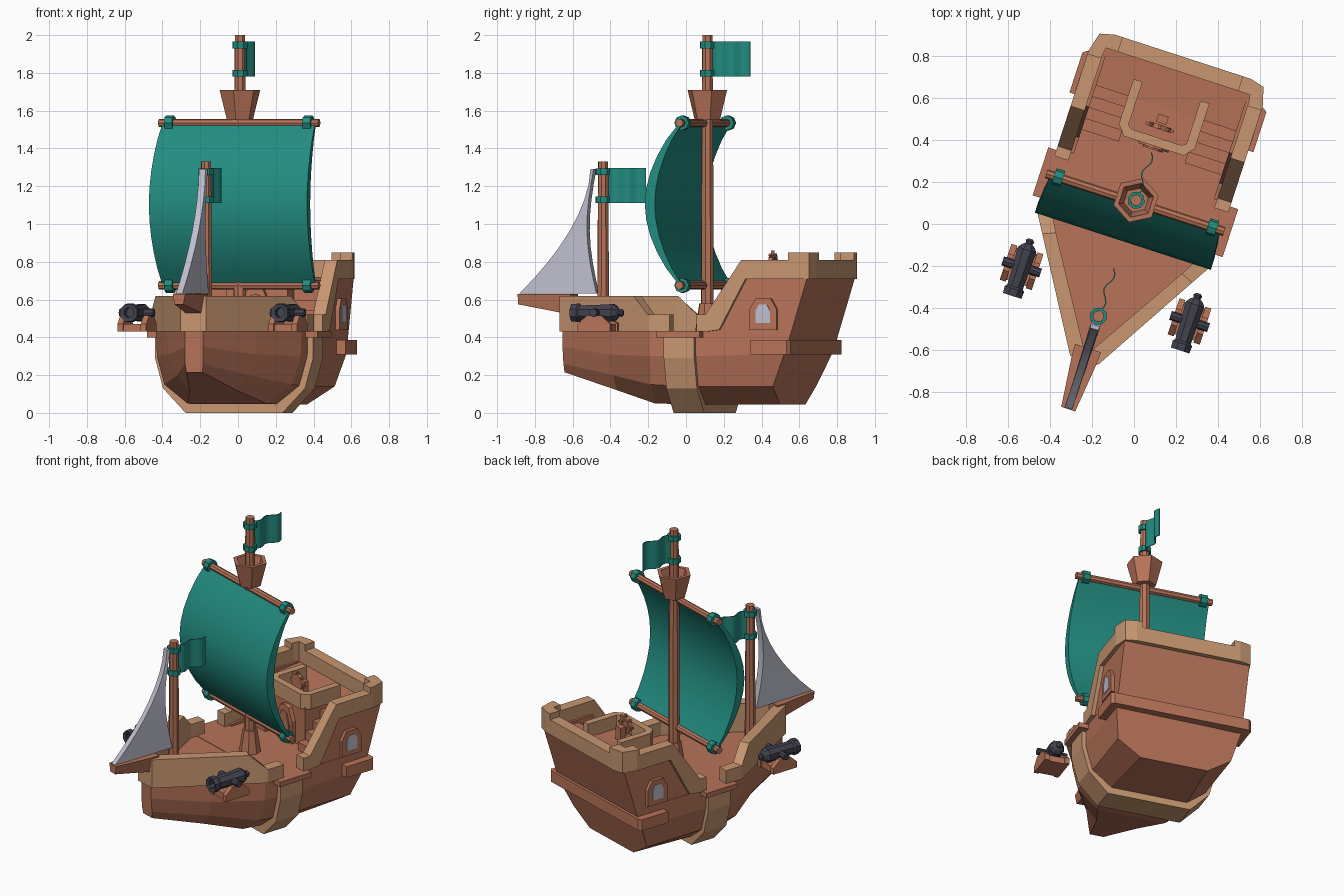
import bpy, bmesh, math
from mathutils import Matrix

if "Cube" in bpy.data.objects:
    bpy.data.objects.remove(bpy.data.objects["Cube"])

# The ship is modelled along its own axis (u across, v to stern), then turned 18 degrees
PLACE = Matrix.Translation((0.01, 0.113, 0)) @ Matrix.Rotation(math.radians(-18), 4, 'Z')


def material(name, rgb):
    m = bpy.data.materials.new(name)
    m.diffuse_color = (*rgb, 1)
    m.use_nodes = True
    m.node_tree.nodes["Principled BSDF"].inputs["Base Color"].default_value = m.diffuse_color
    return m


WOOD = material("red_wood", (0.48, 0.175, 0.10))
TRIM = material("light_wood", (0.58, 0.31, 0.165))
TEAL = material("teal_cloth", (0.016, 0.26, 0.215))
GREY = material("pale_grey", (0.52, 0.52, 0.62))
IRON = material("dark_iron", (0.055, 0.055, 0.08))


def loft(name, rings, mat, smooth=False):
    """Skin a list of equal-length point rings and cap both ends."""
    bm = bmesh.new()
    vs = [[bm.verts.new(p) for p in r] for r in rings]
    n = len(rings[0])
    for a, b in zip(vs, vs[1:]):
        for i in range(n):
            j = (i + 1) % n
            bm.faces.new((a[i], a[j], b[j], b[i]))
    bm.faces.new(vs[0])
    bm.faces.new(vs[-1])
    bmesh.ops.recalc_face_normals(bm, faces=bm.faces)
    me = bpy.data.meshes.new(name)
    bm.to_mesh(me)
    bm.free()
    me.materials.append(mat)
    ob = bpy.data.objects.new(name, me)
    bpy.context.collection.objects.link(ob)
    ob.matrix_world = PLACE
    if smooth:
        bpy.ops.object.select_all(action='DESELECT')
        ob.select_set(True)
        bpy.context.view_layer.objects.active = ob
        bpy.ops.object.shade_smooth_by_angle(angle=math.radians(35))
    return ob


def prism_u(name, pts, a, b, mat):
    return loft(name, [[(u, v, z) for v, z in pts] for u in (a, b)], mat)


def prism_v(name, pts, a, b, mat):
    return loft(name, [[(u, v, z) for u, z in pts] for v in (a, b)], mat)


def box(name, u0, u1, v0, v1, z0, z1, mat):
    return prism_u(name, [(v0, z0), (v1, z0), (v1, z1), (v0, z1)], u0, u1, mat)


def turned(name, prof, centre, axis, sides, mat, phase=0.0, smooth=False):
    """Turn a (position, radius) profile around an axis."""
    rings = []
    for t, r in prof:
        ring = []
        for i in range(sides):
            a = phase + 2 * math.pi * i / sides
            p, q = r * math.cos(a), r * math.sin(a)
            d = {'u': (t, p, q), 'v': (p, t, q), 'z': (p, q, t)}[axis]
            ring.append(tuple(c + e for c, e in zip(centre, d)))
        rings.append(ring)
    return loft(name, rings, mat, smooth)


def wall(name, rows, mat, mirror=True):
    """Rows are outer u, v, inner u, v, bottom, top; mirrored into one run."""
    if mirror:
        rows = rows + [(-a, b, -c, d, e, f) for a, b, c, d, e, f in reversed(rows)]
    return loft(name, [[(a, b, e), (a, b, f), (c, d, f), (c, d, e)]
                       for a, b, c, d, e, f in rows], mat)


def both(pts):
    return pts + [(-p[0], *p[1:]) for p in reversed(pts)]


# Lower hull
stations = [
    [(.05, -.79, .43), (.05, -.79, .35), (.05, -.785, .26), (.045, -.78, .215)],
    [(.25, -.48, .43), (.24, -.48, .31), (.20, -.46, .20), (.13, -.46, .12)],
    [(.405, -.19, .43), (.40, -.19, .30), (.355, -.2, .15), (.22, -.22, .05)],
    [(.415, 0, .43), (.415, 0, .30), (.37, 0, .14), (.25, 0, .045)],
    [(.41, .585, .43), (.41, .56, .31), (.37, .485, .14), (.22, .475, .045)],
]
loft("hull", [both(s) for s in stations], WOOD)
prism_v("hull_rib", both([(.44, .41), (.44, .29), (.395, .13), (.27, 0)]), -.10, .07, TRIM)
box("side_step", -.475, .475, -.13, .11, .40, .433, WOOD)
wall("stern_band", [(.46, .39, .39, .39, .31, .385), (.46, .59, .39, .53, .31, .385),
                    (.44, .605, .38, .53, .31, .385)], WOOD)

# Stern castle
prism_u("quarterdeck", [(.46, .38), (.46, .70), (.69, .72), (.585, .38)], -.408, .408, WOOD)
box("cabin", -.17, .17, .29, .50, .42, .70, WOOD)
arch = [(-1, 0), (-1, .62), (-.55, .95), (0, 1), (.55, .95), (1, .62), (1, 0)]
prism_v("cabin_door_frame", [(.075 * a, .43 + .24 * b) for a, b in arch], .262, .30, WOOD)
prism_v("cabin_door", [(.05 * a, .43 + .20 * b) for a, b in arch], .254, .265, WOOD)
for s in (1, -1):
    prism_u("castle_side", [(.12, .38), (.12, .44), (.2, .45), (.353, .72), (.69, .72), (.585, .38)],
            s * .35, s * .41, WOOD)
    for i in range(4):
        box("stair", s * .165, s * .36, .24 + .055 * i, .48, .42, .43 + .056 * (i + 1), WOOD)
    prism_u("window_frame", [(.45 + .075 * a, .44 + .175 * b) for a, b in arch if a],
            s * .40, s * .432, WOOD)
    prism_u("window_pane", [(.45 + .04 * a, .475 + .105 * b) for a, b in arch if a],
            s * .428, s * .436, GREY)
    wall("stern_corner_post", [(s * .435, .59, s * .365, .59, .80, .85),
                               (s * .435, .61, s * .365, .61, .80, .85),
                               (s * .41, .70, s * .36, .645, .80, .85),
                               (s * .34, .718, s * .335, .645, .80, .85),
                               (s * .30, .718, s * .30, .645, .80, .85)], TRIM, False)

# Rails
wall("stern_rail", [(.435, .08, .365, .08, .43, .52), (.435, .13, .365, .13, .43, .52),
                    (.435, .206, .365, .206, .44, .63), (.435, .33, .365, .33, .668, .81),
                    (.435, .353, .365, .353, .71, .81), (.435, .61, .365, .61, .71, .81),
                    (.41, .70, .36, .645, .71, .81), (.34, .718, .335, .645, .71, .81)], TRIM)
wall("bow_rail", [(.435, -.07, .365, -.07, .43, .52), (.435, -.19, .365, -.175, .43, .52),
                  (.375, -.29, .315, -.265, .43, .62), (.07, -.80, .02, -.745, .43, .62)], TRIM)
wall("quarterdeck_rail", [(.19, .545, .145, .545, .69, .79), (.19, .32, .145, .33, .69, .79),
                          (.15, .272, .125, .315, .69, .79)], TRIM)

# Steering wheel
box("wheel_stand", -.025, .025, .385, .425, .69, .79, WOOD)
loft_ring = [(-.01, .035), (-.01, .055), (.012, .055), (.012, .035), (-.01, .035)]
turned("wheel_rim", loft_ring, (0, .365, .79), 'v', 8, WOOD)
for i in range(4):
    a = math.pi * i / 4
    c, d = math.cos(a), math.sin(a)
    quad = [(.07 * p * c - .007 * q * d, .79 + .07 * p * d + .007 * q * c)
            for p, q in ((-1, -1), (1, -1), (1, 1), (-1, 1))]
    prism_v("wheel_spoke", quad, .358, .372, WOOD)

# Bowsprit
loft("bowsprit", [[(w, v, .63), (-w, v, .63), (-w * .7, v, zb), (w * .7, v, zb)]
                  for w, v, zb in ((.065, -.74, .52), (.062, -.80, .53), (.035, -1.045, .575))], WOOD)

# Masts and crow's nest
turned("main_mast", [(.43, .036), (1.56, .032), (2.0, .028)], (0, 0, 0), 'z', 8, WOOD)
turned("mast_base", [(.43, .068), (.58, .045)], (0, 0, 0), 'z', 8, WOOD)
turned("crows_nest", [(1.55, .07), (1.71, .11), (1.71, .085), (1.60, .06)],
       (0, 0, 0), 'z', 6, WOOD, math.pi / 2)
turned("fore_mast", [(.43, .034), (1.33, .028)], (0, -.58, 0), 'z', 8, WOOD)

# Flags with their mast rings
for v0, z0 in ((0, 1.78), (-.58, 1.11)):
    for z in (z0, z0 + .15):
        turned("flag_ring", [(z, .042), (z + .035, .042)], (0, v0, 0), 'z', 8, TEAL)
    rings = []
    for i in range(11):
        v, u = v0 + .03 + .0208 * i, .015 * math.sin(i * .95)
        rings.append([(u - .003, v, z0), (u + .003, v, z0),
                      (u + .003, v, z0 + .187), (u - .003, v, z0 + .187)])
    loft("flag", rings, TEAL, True)

# Main sail, yards and yard rings
for z in (.675, 1.535):
    turned("yard", [(-.445, .022), (.445, .022)], (0, -.012, z), 'u', 8, WOOD)
    for s in (1, -1):
        turned("yard_ring", [(-.022, .04), (.022, .04)], (s * .385, -.012, z), 'u', 8, TEAL)
rings = []
for i in range(11):
    t = i / 10
    b = math.sin(math.pi * t) ** .85
    w, z = .425 + .015 * b, .68 + .85 * t
    vf, vb = -.022 - .183 * b, -.005 - .145 * b
    rings.append([(-w, vf, z), (w, vf, z), (w, vb, z), (-w, vb, z)])
loft("main_sail", rings, TEAL, True)

# Fore sail
rings = []
for i in range(9):
    t = i / 8
    z = .632 + .66 * t
    lead = -.645 - .395 * (1 - t) ** 1.76
    trail = -.61 - .045 * math.sin(math.pi * t) - .015 * t
    rings.append([(.018, lead, z), (-.018, lead, z), (-.024, trail, z), (.024, trail, z)])
loft("fore_sail", rings, GREY, True)

# Cannons
barrel = [(-.10, .028), (-.14, .028), (-.145, .05), (-.11, .052), (-.10, .042), (0, .045),
          (.085, .05), (.105, .035), (.115, .018), (.13, .023), (.14, .012)]
for s in (1, -1):
    c = (s * .42, -.47, .53)
    turned("cannon_barrel", barrel, c, 'v', 8, IRON, math.pi / 8)
    turned("cannon_trunnion", [(-.095, .022), (.095, .022)], c, 'u', 8, IRON)
    box("carriage_base", c[0] - .07, c[0] + .07, -.55, -.39, .43, .47, WOOD)
    for k in (-1, 1):
        prism_u("carriage_cheek", [(-.56, .43), (-.38, .43), (-.38, .47), (-.43, .515),
                                   (-.51, .515), (-.56, .47)],
                c[0] + k * .05, c[0] + k * .08, WOOD)
